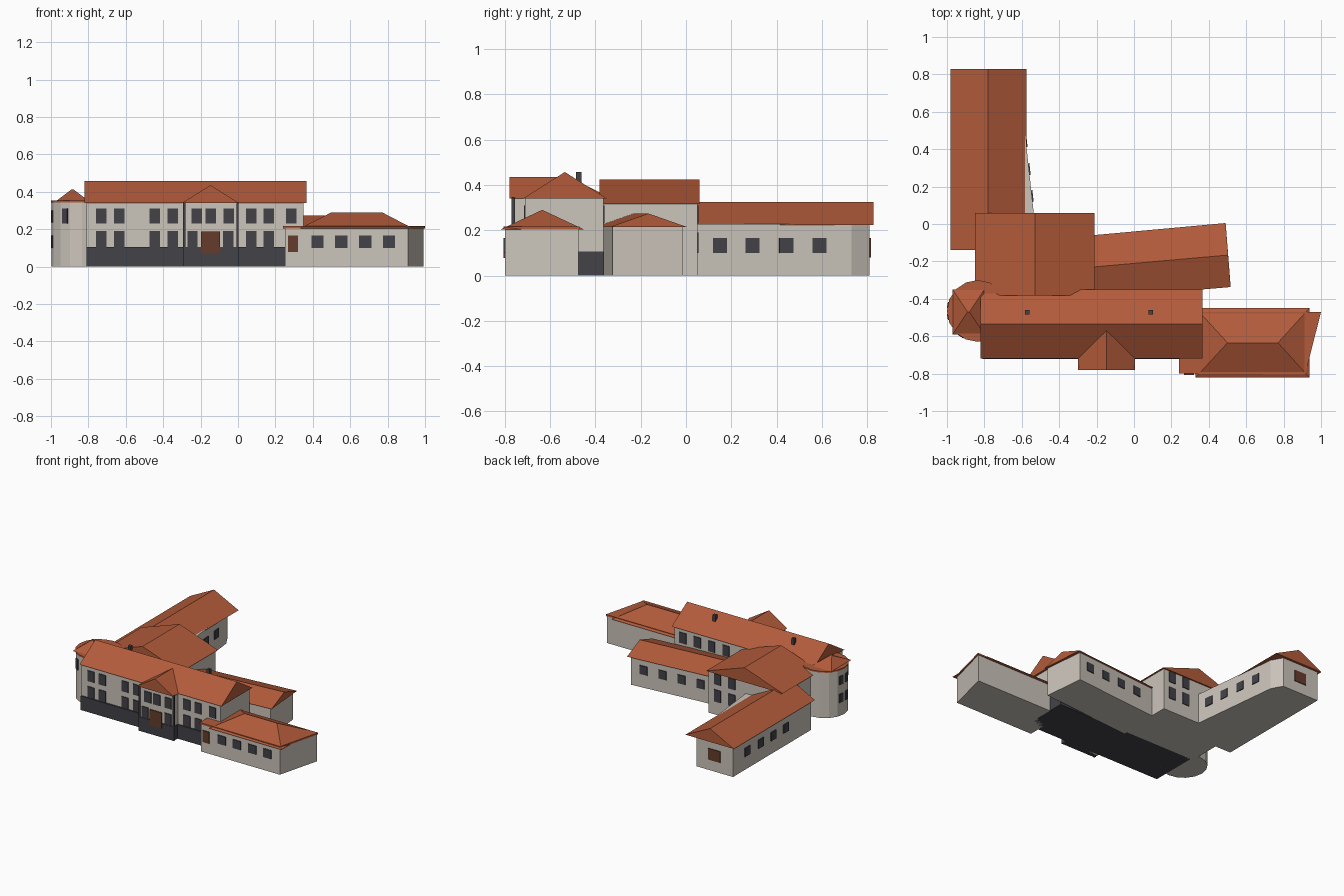
import bpy, bmesh, math
from mathutils import Vector

if "Cube" in bpy.data.objects:
    bpy.data.objects.remove(bpy.data.objects["Cube"])


def material(name, rgb):
    m = bpy.data.materials.new(name)
    m.diffuse_color = (*rgb, 1)
    m.use_nodes = True
    m.node_tree.nodes["Principled BSDF"].inputs["Base Color"].default_value = m.diffuse_color
    return m


ROOF = material("terracotta", (0.445, 0.104, 0.042))
WALL = material("pale_plaster", (0.60, 0.555, 0.495))
DARK = material("dark_slate", (0.055, 0.055, 0.066))
DOOR = material("brown_wood", (0.13, 0.046, 0.025))


def finish(name, bm, mat):
    bmesh.ops.recalc_face_normals(bm, faces=bm.faces)
    me = bpy.data.meshes.new(name)
    bm.to_mesh(me)
    bm.free()
    me.materials.append(mat)
    ob = bpy.data.objects.new(name, me)
    bpy.context.collection.objects.link(ob)
    return ob


def add_block(bm, pts, z0, z1):
    """Upright prism over a footprint."""
    face = bm.faces.new([bm.verts.new((x, y, z0)) for x, y in pts])
    top = bmesh.ops.extrude_face_region(bm, geom=[face])["geom"]
    bmesh.ops.translate(bm, vec=(0, 0, z1 - z0),
                        verts=[v for v in top if isinstance(v, bmesh.types.BMVert)])


def block(name, pts, z0, z1, mat):
    bm = bmesh.new()
    add_block(bm, pts, z0, z1)
    return finish(name, bm, mat)


def rect(x0, x1, y0, y1):
    return [(x0, y0), (x1, y0), (x1, y1), (x0, y1)]


def roof(name, eaves, ridge, z0, z1):
    """Ridge roof: eaves a, b, c, d; the ridge runs from side d-a to side b-c."""
    bm = bmesh.new()
    a, b, c, d = [bm.verts.new((x, y, z0)) for x, y in eaves]
    p, q = [bm.verts.new((x, y, z1)) for x, y in ridge]
    for f in ((a, b, q, p), (c, d, p, q), (d, a, p), (b, c, q), (a, d, c, b)):
        bm.faces.new(f)
    return finish(name, bm, ROOF)


def openings(name, p, q, dists, rows, width, mat=DARK):
    """Thin plates on the wall from p to q, whose outside is on the right."""
    p, q = Vector(p), Vector(q)
    d = (q - p).normalized()
    n = Vector((d.y, -d.x))
    bm = bmesh.new()
    for s in dists:
        for z0, z1 in rows:
            u, v = p + d * (s - width / 2), p + d * (s + width / 2)
            add_block(bm, [u - n * .002, u + n * .006, v + n * .006, v - n * .002], z0, z1)
    return finish(name, bm, mat)


LOW, HIGH, ONE = (0.10, 0.19), (0.23, 0.31), (0.10, 0.165)

# Main block with dark plinth
block("main_walls", rect(-0.81, 0.35, -0.71, -0.365), 0.001, 0.345, WALL)
block("main_plinth", rect(-0.81, 0.353, -0.722, -0.362), 0, 0.105, DARK)
roof("main_roof", rect(-0.82, 0.365, -0.72, -0.35), [(-0.82, -0.535), (0.365, -0.535)], 0.34, 0.457)
openings("main_front_windows", (0, -0.71), (1, -0.71),
         [-0.73, -0.635, -0.445, -0.35, 0.07, 0.165, 0.285], [LOW, HIGH], 0.056)
openings("main_rear_windows", (0, -0.365), (-1, -0.365),
         [-0.28, -0.16, -0.04, 0.08], [HIGH], 0.056)
for i, x in enumerate((-0.57, 0.09)):
    block(f"chimney_{i + 1}", rect(x - .012, x + .012, -0.485, -0.461), 0.38, 0.457, DARK)

# Gabled entrance bay
block("entrance_walls", rect(-0.285, -0.005, -0.76, -0.70), 0, 0.345, WALL)
block("entrance_plinth", rect(-0.29, 0, -0.768, -0.70), 0, 0.105, DARK)
for i, x in enumerate((-0.287, -0.003)):
    block(f"entrance_pillar_{i + 1}", rect(x - .006, x + .006, -0.77, -0.755), 0, 0.345, DARK)
roof("entrance_roof", [(0.005, -0.78), (0.005, -0.53), (-0.30, -0.53), (-0.30, -0.78)],
     [(-0.147, -0.78), (-0.147, -0.53)], 0.34, 0.435)
openings("entrance_upper_windows", (0, -0.76), (1, -0.76), [-0.22, -0.145, -0.05], [HIGH], 0.056)
openings("entrance_lower_windows", (0, -0.76), (1, -0.76), [-0.243, -0.052], [LOW], 0.054)
openings("entrance_door", (0, -0.768), (1, -0.768), [-0.147], [(0.07, 0.187)], 0.10, DOOR)

# Round corner tower
C, R = Vector((-0.835, -0.465)), 0.163
ring = [C + R * Vector((math.cos(t), math.sin(t))) for t in
        [math.tau * k / 16 for k in range(16)]]
block("tower_walls", ring, 0, 0.345, WALL)
block("tower_eave", [C + (p - C) * 1.012 for p in ring], 0.343, 0.354, ROOF)
roof("tower_roof", rect(-0.97, -0.80, -0.59, -0.35), [(-0.89, -0.47), (-0.88, -0.47)], 0.352, 0.412)
for k in (7, 8, 10):
    a, b = ring[k], ring[k + 1]
    openings(f"tower_windows_{k}", a, b, [(b - a).length / 2],
             [HIGH] if k == 10 else [ONE, (0.235, 0.30)], 0.034)

# Rear block behind the main house
block("rear_walls", rect(-0.83, -0.225, -0.37, 0.05), 0, 0.32, WALL)
roof("rear_roof", [(-0.21, -0.383), (-0.21, 0.06), (-0.85, 0.06), (-0.85, -0.383)],
     [(-0.53, -0.383), (-0.53, 0.06)], 0.315, 0.425)
openings("rear_windows", (0, 0.05), (-1, 0.05), [0.30, 0.42], [LOW, HIGH], 0.056)

# Long north-west wing with a cut corner
wing = [(-0.96, -0.12), (-0.53, -0.12), (-0.535, 0.05), (-0.61, 0.73), (-0.655, 0.81), (-0.96, 0.81)]
block("north_wing_walls", wing, 0, 0.228, WALL)
roof("north_wing_roof", [(-0.575, -0.14), (-0.575, 0.828), (-0.98, 0.828), (-0.98, -0.14)],
     [(-0.78, -0.14), (-0.78, 0.828)], 0.224, 0.325)
openings("north_wing_east_windows", wing[2], wing[3], [0.10, 0.245, 0.395, 0.543], [ONE], 0.062)
openings("north_wing_west_windows", wing[5], wing[0], [0.17, 0.33, 0.48, 0.63], [ONE], 0.062)
openings("north_wing_door", wing[4], wing[5], [0.15], [(0.08, 0.165)], 0.10, DOOR)

# Slightly turned east wing
east = [(-0.24, -0.385), (0.50, -0.325), (0.47, -0.015), (-0.24, -0.08)]
block("east_wing_walls", east, 0, 0.218, WALL)
roof("east_wing_roof", [(-0.22, -0.40), (0.517, -0.337), (0.49, 0.005), (-0.22, -0.06)],
     [(-0.22, -0.23), (0.503, -0.166)], 0.214, 0.274)
openings("east_wing_windows", east[2], east[3], [0.10, 0.25, 0.40, 0.55], [ONE], 0.062)

# Low south-east building with slanted end
low = [(0.25, -0.80), (0.91, -0.80), (0.993, -0.475), (0.25, -0.475)]
block("annex_walls", low, 0, 0.206, WALL)
block("annex_eave", [(0.24, -0.80), (0.915, -0.805), (1.0, -0.47), (0.24, -0.47)], 0.204, 0.216, ROOF)
roof("annex_roof", rect(0.33, 0.937, -0.82, -0.45), [(0.50, -0.635), (0.77, -0.635)], 0.203, 0.29)
openings("annex_windows", low[0], low[1], [0.175, 0.302, 0.43, 0.557], [ONE], 0.066)
openings("annex_door", low[0], low[1], [0.045], [(0.078, 0.166)], 0.054, DOOR)
